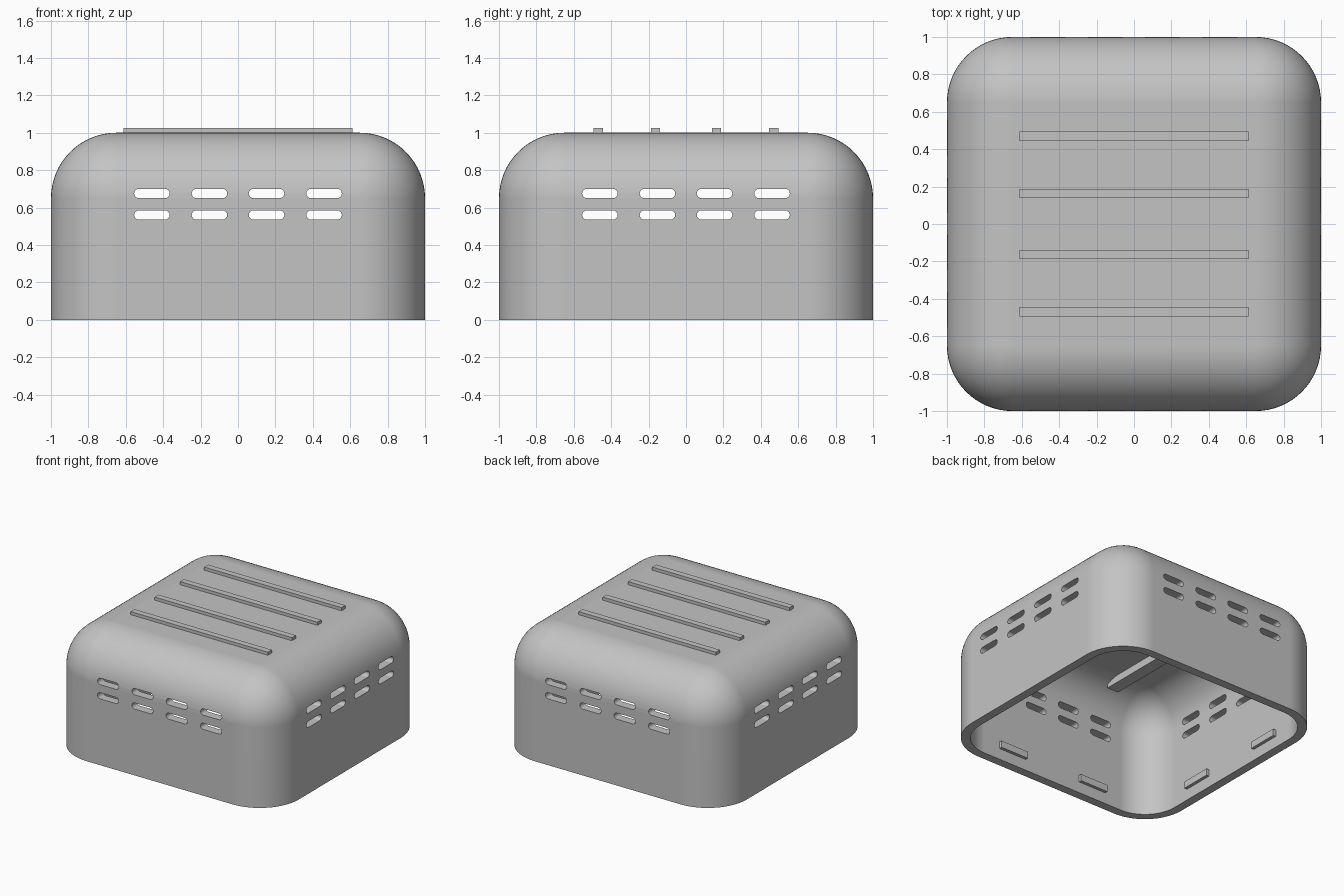
import bpy, bmesh, math
from mathutils import Matrix, Vector

if "Cube" in bpy.data.objects:
    bpy.data.objects.remove(bpy.data.objects["Cube"], do_unlink=True)

WALL = 0.07
RADIUS = 0.35

grey = bpy.data.materials.new("plain grey")
grey.use_nodes = True
colour = (0.55, 0.55, 0.55, 1)
grey.diffuse_color = colour
grey.node_tree.nodes["Principled BSDF"].inputs["Base Color"].default_value = colour


def finish(bm, name, helper=False):
    bmesh.ops.recalc_face_normals(bm, faces=bm.faces)
    mesh = bpy.data.meshes.new(name)
    bm.to_mesh(mesh)
    bm.free()
    mesh.materials.append(grey)
    obj = bpy.data.objects.new(name, mesh)
    bpy.context.collection.objects.link(obj)
    obj.hide_render = helper
    return obj


def box(name, low, high):
    bm = bmesh.new()
    low, high = Vector(low), Vector(high)
    size = Matrix.Diagonal((*(high - low), 1))
    bmesh.ops.create_cube(bm, size=1, matrix=Matrix.Translation((low + high) / 2) @ size)
    return finish(bm, name)


def rounded_block(name, half, bottom, top, radius, helper=False):
    """Box with rounded upright corners and rounded top edges."""
    bm = bmesh.new()
    size = Matrix.Diagonal((2 * half, 2 * half, top - bottom, 1))
    bmesh.ops.create_cube(bm, size=1, matrix=Matrix.Translation((0, 0, (top + bottom) / 2)) @ size)
    edges = [e for e in bm.edges if max(v.co.z for v in e.verts) > top - 0.01]
    bmesh.ops.bevel(bm, geom=edges, offset=radius, segments=16, profile=0.5, affect='EDGES')
    return finish(bm, name, helper)


def slot_cutter(name, angle):
    """Two rows of four pill-shaped prisms running right through the shell."""
    bm = bmesh.new()
    r, straight = 0.025, 0.07
    for z in (0.56, 0.675):
        for x in (-0.46, -0.153, 0.153, 0.46):
            ring = []
            for side in (1, -1):
                for i in range(9):
                    a = math.pi * (i / 8 - 0.5)
                    ring.append(bm.verts.new((x + side * (straight + r * math.cos(a)), -1.2,
                                              z + side * r * math.sin(a))))
            face = bm.faces.new(ring)
            new = bmesh.ops.extrude_face_region(bm, geom=[face])["geom"]
            bmesh.ops.translate(bm, vec=(0, 2.4, 0),
                                verts=[v for v in new if isinstance(v, bmesh.types.BMVert)])
    bmesh.ops.rotate(bm, verts=bm.verts, matrix=Matrix.Rotation(angle, 3, 'Z'))
    return finish(bm, name, True)


# Hollow cover, open underneath, with vent slots in all four walls
cover = rounded_block("cover_shell", 1, 0, 1, RADIUS)
cutters = [rounded_block("cavity_cutter", 1 - WALL, -0.5, 1 - WALL, RADIUS - WALL, True),
           slot_cutter("slot_cutter_front_back", 0),
           slot_cutter("slot_cutter_sides", math.pi / 2)]
bpy.context.view_layer.objects.active = cover
for cutter in cutters:
    mod = cover.modifiers.new("cut", 'BOOLEAN')
    mod.operation = 'DIFFERENCE'
    mod.solver = 'EXACT'
    mod.object = cutter
    bpy.ops.object.modifier_apply(modifier=mod.name)
for cutter in cutters:
    bpy.data.objects.remove(cutter, do_unlink=True)

bpy.ops.object.select_all(action='DESELECT')
cover.select_set(True)
bpy.ops.object.shade_smooth_by_angle(angle=math.radians(35))
weighted = cover.modifiers.new("even shading", 'WEIGHTED_NORMAL')
weighted.keep_sharp = True

# Raised ribs across the top
for i, y in enumerate((-0.47, -0.163, 0.163, 0.47)):
    box(f"top_rib_{i + 1}", (-0.613, y - 0.025, 0.97), (0.613, y + 0.025, 1.025))

# Stiffening ribs under the ceiling
for side, x in (("left", 0.45), ("right", -0.45)):
    box(f"ceiling_rib_{side}", (x - 0.05, -0.78, 0.87), (x + 0.05, 0.78, 0.95))

# Snap tabs inside the rim, two on each wall
for wall in range(4):
    for side in (-1, 1):
        tab = box(f"snap_tab_{wall + 1}_{'a' if side < 0 else 'b'}",
                  (side * 0.38 - 0.125, -0.95, 0.09), (side * 0.38 + 0.125, -0.905, 0.145))
        tab.rotation_euler.z = wall * math.pi / 2
